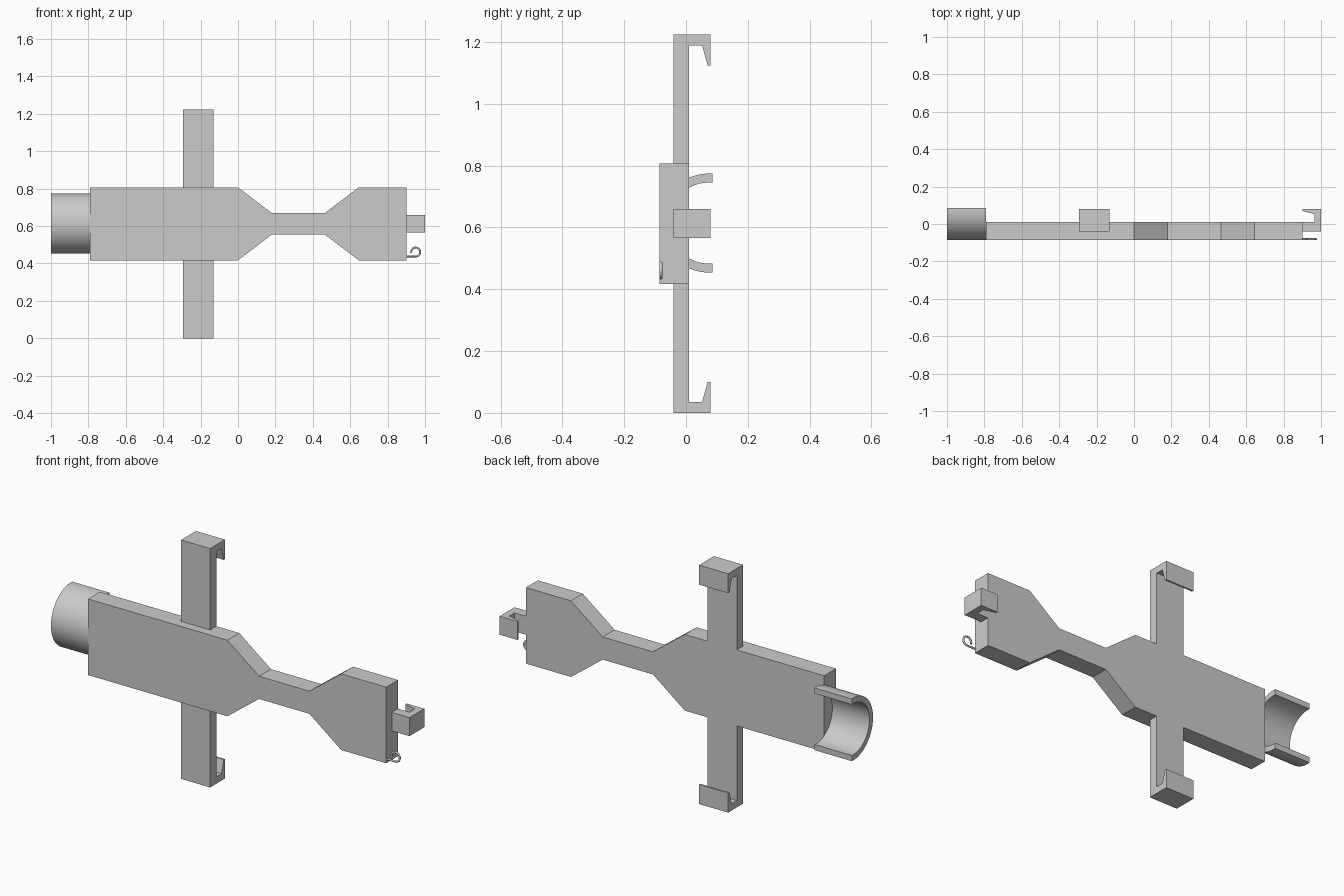
import bpy, bmesh, math
from mathutils import Vector

default = bpy.data.objects.get("Cube")
if default:
    bpy.data.objects.remove(default, do_unlink=True)

grey = bpy.data.materials.new("light_grey")
grey.use_nodes = True
grey.diffuse_color = (0.6, 0.6, 0.6, 1)
grey.node_tree.nodes["Principled BSDF"].inputs["Base Color"].default_value = grey.diffuse_color

FRONT, BACK = -0.086, 0.01     # faces of the main plate
MID = 0.612                    # height of the centre line


def prism(name, outline, place, start, end):
    """Extrude a 2D outline from start to end; place(u, v, w) gives the position."""
    bm = bmesh.new()
    face = bm.faces.new([bm.verts.new(place(u, v, start)) for u, v in outline])
    moved = bmesh.ops.extrude_face_region(bm, geom=[face])["geom"]
    shift = Vector(place(0, 0, end)) - Vector(place(0, 0, start))
    bmesh.ops.translate(bm, vec=shift, verts=[g for g in moved if isinstance(g, bmesh.types.BMVert)])
    bmesh.ops.recalc_face_normals(bm, faces=bm.faces)
    mesh = bpy.data.meshes.new(name)
    bm.to_mesh(mesh)
    bm.free()
    mesh.materials.append(grey)
    obj = bpy.data.objects.new(name, mesh)
    bpy.context.collection.objects.link(obj)
    return obj


def smooth(obj):
    bpy.ops.object.select_all(action="DESELECT")
    obj.select_set(True)
    bpy.context.view_layer.objects.active = obj
    bpy.ops.object.shade_smooth_by_angle(angle=math.radians(35))


# Main plate with a narrow neck, mirrored about the centre line
upper = [(-0.79, 0.195), (0, 0.195), (0.18, 0.058), (0.465, 0.058), (0.645, 0.195), (0.9, 0.195)]
outline = upper + [(x, -z) for x, z in reversed(upper)]
prism("main_plate", outline, lambda x, z, y: (x, y, MID + z), FRONT, BACK)


def clip_profile(base, tip):
    """Arm from base to tip with a tapered lip folded back behind it."""
    return [(base, -0.04), (tip, -0.04), (tip, 0.08), (tip - 0.1, 0.08),
            (tip - 0.1, 0.07), (tip - 0.035, 0.052), (tip - 0.035, BACK), (base, BACK)]


# Upper and lower clip arms, and the short clip at the end
for name, side in (("upper_clip_arm", 1), ("lower_clip_arm", -1)):
    prism(name, clip_profile(0.195, MID),
          lambda u, y, x: (x, y, MID + side * u), -0.295, -0.13)
prism("end_clip", clip_profile(0.9, 1.0), lambda x, y, z: (x, y, z), 0.565, 0.66)

# Half-round cradle, open to the back
OUTER, INNER, STEPS = 0.16, 0.131, 40
centre_y = FRONT + OUTER


def arc(radius):
    extra = math.asin((0.086 - centre_y) / radius)
    span = math.pi + 2 * extra
    return [(centre_y - radius * math.sin(a), MID + 0.002 + radius * math.cos(a))
            for a in (-extra + span * i / STEPS for i in range(STEPS + 1))]


smooth(prism("half_round_cradle", arc(OUTER) + arc(INNER)[::-1],
             lambda y, z, x: (x, y, z), -1.0, -0.79))

# Small wire hook
curve = bpy.data.curves.new("wire_hook", "CURVE")
curve.dimensions = "3D"
curve.bevel_depth = 0.005
curve.bevel_resolution = 2
curve.use_fill_caps = True
path = [(0.895, 0.437)]
for i in range(19):
    a = math.radians(-90 + 285 * i / 18)
    path.append((0.95 + 0.024 * math.cos(a), 0.461 + 0.024 * math.sin(a)))
spline = curve.splines.new("POLY")
spline.points.add(len(path) - 1)
for point, (x, z) in zip(spline.points, path):
    point.co = (x, FRONT + 0.005, z, 1)
curve.materials.append(grey)
bpy.context.collection.objects.link(bpy.data.objects.new("wire_hook", curve))
